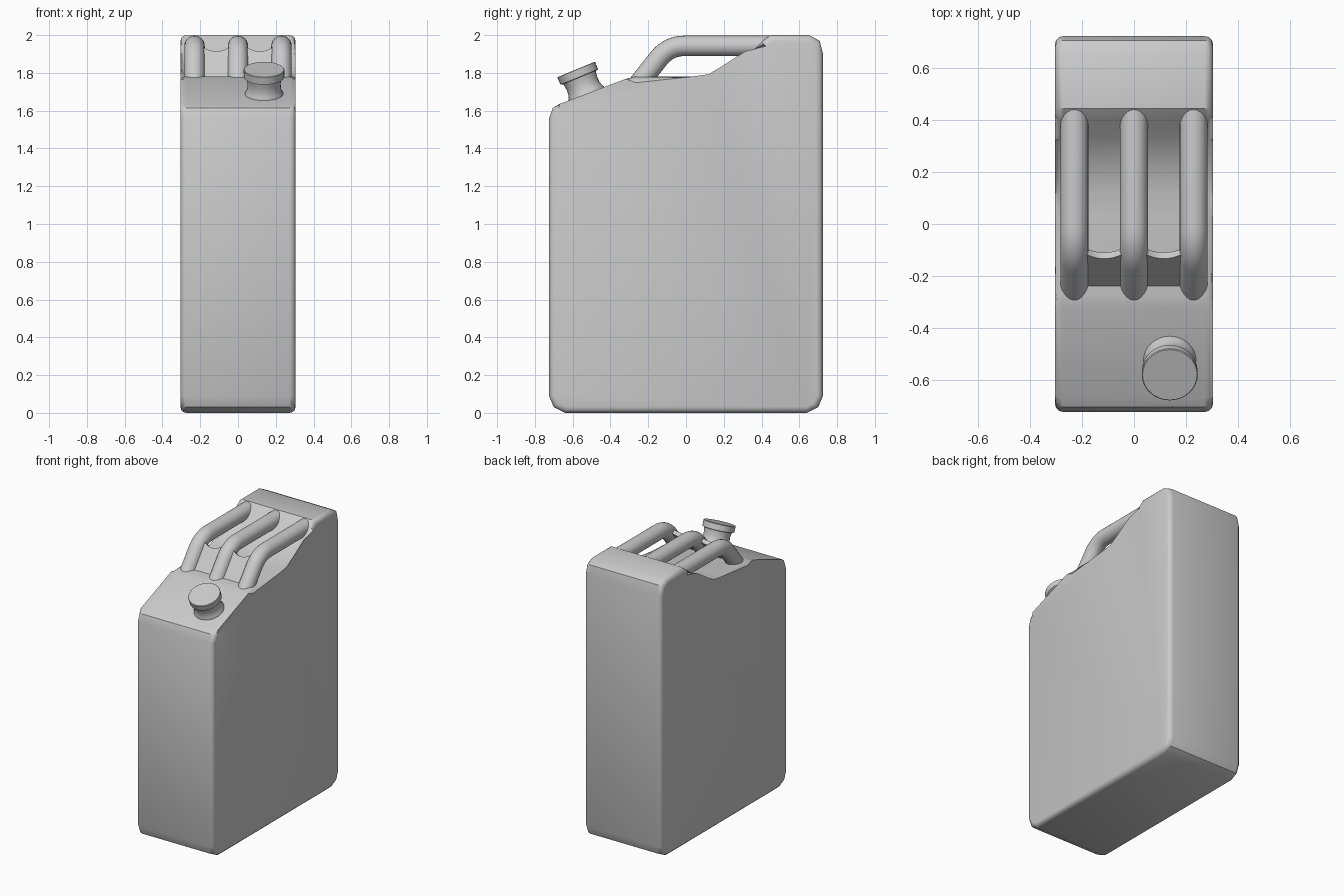
import bpy, bmesh, math
from mathutils import Vector

if "Cube" in bpy.data.objects:
    bpy.data.objects.remove(bpy.data.objects["Cube"])


def finish(name, bm, angle=35):
    bmesh.ops.recalc_face_normals(bm, faces=bm.faces[:])
    me = bpy.data.meshes.new(name)
    bm.to_mesh(me)
    bm.free()
    ob = bpy.data.objects.new(name, me)
    bpy.context.collection.objects.link(ob)
    bpy.ops.object.select_all(action='DESELECT')
    ob.select_set(True)
    bpy.context.view_layer.objects.active = ob
    bpy.ops.object.shade_smooth_by_angle(angle=math.radians(angle))
    return ob


def bridge(bm, rings):
    # skin a list of closed vertex rings and cap both ends
    vs = [[bm.verts.new(p) for p in ring] for ring in rings]
    n = len(vs[0])
    for a, b in zip(vs, vs[1:]):
        for i in range(n):
            j = (i + 1) % n
            bm.faces.new((a[i], a[j], b[j], b[i]))
    bm.faces.new(vs[0][::-1])
    bm.faces.new(vs[-1])


# Can body: side profile (y, z) extruded across x with rounded side edges
profile = [(-0.64, 0), (0.64, 0), (0.70, 0.03), (0.725, 0.09),
           (0.725, 1.90), (0.708, 1.97), (0.65, 2.0), (0.445, 2.0),
           (0.40, 1.965), (0.335, 1.89), (0.21, 1.81), (0.12, 1.793),
           (0.03, 1.78), (-0.27, 1.78), (-0.32, 1.768), (-0.67, 1.635),
           (-0.705, 1.615), (-0.725, 1.56), (-0.725, 0.09), (-0.70, 0.03)]
HALF = 0.305
bm = bmesh.new()
bridge(bm, [[(x, y, z) for y, z in profile] for x in (-HALF, HALF)])
rim = [e for e in bm.edges if abs(e.verts[0].co.x - e.verts[1].co.x) < 1e-6]
bmesh.ops.bevel(bm, geom=rim, offset=0.032, segments=3, profile=0.5, affect='EDGES')
finish("can_body", bm)

# Three bent tube handles
LEG = Vector((0, 0.62, 0.785)).normalized()
TOP_Z, R = 1.943, 0.054
corner = Vector((0, -0.092, TOP_Z))
p0, p2 = corner - LEG * 0.085, corner + Vector((0, 0.085, 0))
path = [corner - LEG * 0.27]
path += [p0.lerp(corner, t / 8).lerp(corner.lerp(p2, t / 8), t / 8) for t in range(9)]
path += [Vector((0, 0.48, TOP_Z))]
HANDLE_X = (-0.23, 0, 0.23)
for k, hx in enumerate(HANDLE_X):
    bm = bmesh.new()
    rings = []
    for i, p in enumerate(path):
        t = (path[min(i + 1, len(path) - 1)] - path[max(i - 1, 0)])
        if i == 1:
            t = LEG.copy()
        if i == len(path) - 2:
            t = Vector((0, 1, 0))
        t.normalize()
        side = Vector((1, 0, 0))
        up = side.cross(t)
        c = p + Vector((hx, 0, 0))
        rings.append([c + R * (side * math.cos(a) + up * math.sin(a))
                      for a in (2 * math.pi * s / 24 for s in range(24))])
    bridge(bm, rings)
    finish(("handle_left", "handle_middle", "handle_right")[k], bm)

# Webs between the handle legs, with a sagging top rim
norm = Vector((0, -LEG.z, LEG.y)) * 0.015
for name, xm in (("handle_web_left", -0.115), ("handle_web_right", 0.115)):
    bm = bmesh.new()
    rings = []
    for s in range(-6, 7):
        dx = s / 6 * 0.085
        z = 1.905 + 0.032 * (dx / 0.085) ** 2
        foot = corner - LEG * 0.25 + Vector((xm + dx, 0, 0))
        head = corner + LEG * ((z - TOP_Z) / LEG.z) + Vector((xm + dx, 0, 0))
        rings.append([foot + norm, head + norm, head - norm, foot - norm])
    bridge(bm, rings)
    finish(name, bm)


# Tilted spout and cap, lathed as (radius, height above the slope)
def lathe(name, prof, origin, tilt):
    bm = bmesh.new()
    bridge(bm, [[(r * math.cos(a), r * math.sin(a), h)
                 for a in (2 * math.pi * s / 32 for s in range(32))] for r, h in prof])
    ob = finish(name, bm)
    ob.location = origin
    ob.rotation_euler.x = tilt


SPOUT = (0.138, -0.528, 1.689)
TILT = math.radians(22.5)
lathe("spout_neck", [(0.102, -0.04), (0.102, 0.0), (0.094, 0.015), (0.089, 0.035),
                     (0.088, 0.06), (0.091, 0.08), (0.095, 0.105)], SPOUT, TILT)
lathe("spout_cap", [(0.1, 0.094), (0.107, 0.097), (0.108, 0.137), (0.105, 0.140)],
      SPOUT, TILT)
